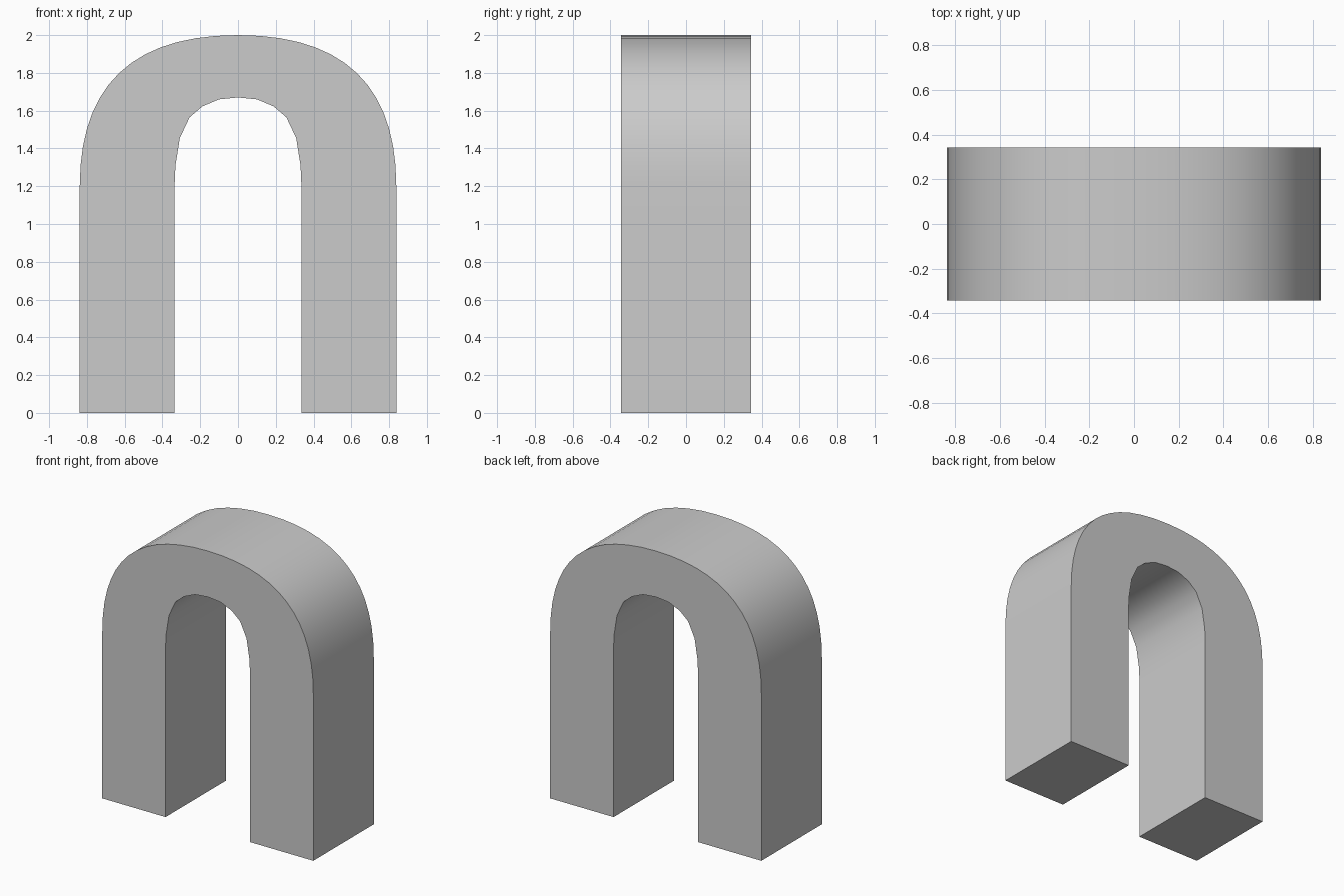
import bpy, bmesh, math
from mathutils import Vector

cube = bpy.data.objects.get("Cube")
if cube:
    bpy.data.objects.remove(cube, do_unlink=True)

HALF_DEPTH = 0.343
SPRING = 1.2          # height where the legs start to curve
OUTER, TOP = 0.838, 2.0
SEGMENTS = 14


def mirror_path(half):
    """Right half, foot to crown, continued down the left side."""
    return half + [(-x, z) for x, z in reversed(half[:-1])]


# Outer curve: full, rounded shoulder
rise = TOP - SPRING
outer = [(OUTER, 0.0)]
for i in range(SEGMENTS + 1):
    t = i / SEGMENTS
    s = 1 - t
    outer.append((OUTER * (s**3 + 3*s*s*t + 2*s*t*t),
                  SPRING + rise * (2*s*s*t + 3*s*t*t + t**3)))

# Inner curve: coarser opening
inner = [(0.335, 0.0), (0.335, 1.22), (0.331, 1.31), (0.308, 1.455),
         (0.256, 1.565), (0.188, 1.623), (0.1, 1.66), (0.0, 1.67)]

profile = mirror_path(outer) + mirror_path(inner)[::-1]

# Arch: profile extruded front to back
bm = bmesh.new()
front = bm.faces.new([bm.verts.new((x, -HALF_DEPTH, z)) for x, z in profile])
extruded = bmesh.ops.extrude_face_region(bm, geom=[front], use_keep_orig=True)
back = [v for v in extruded["geom"] if isinstance(v, bmesh.types.BMVert)]
bmesh.ops.translate(bm, verts=back, vec=Vector((0, 2 * HALF_DEPTH, 0)))
bmesh.ops.recalc_face_normals(bm, faces=bm.faces[:])
mesh = bpy.data.meshes.new("arch")
bm.to_mesh(mesh)
bm.free()

arch = bpy.data.objects.new("arch", mesh)
bpy.context.collection.objects.link(arch)

# Plain light grey
grey = bpy.data.materials.new("light_grey")
grey.use_nodes = True
colour = (0.6, 0.6, 0.6, 1.0)
grey.diffuse_color = colour
grey.node_tree.nodes["Principled BSDF"].inputs["Base Color"].default_value = colour
mesh.materials.append(grey)

# Smooth curves, sharp front and back rims
bpy.ops.object.select_all(action='DESELECT')
arch.select_set(True)
bpy.context.view_layer.objects.active = arch
bpy.ops.object.shade_smooth_by_angle(angle=math.radians(35))
